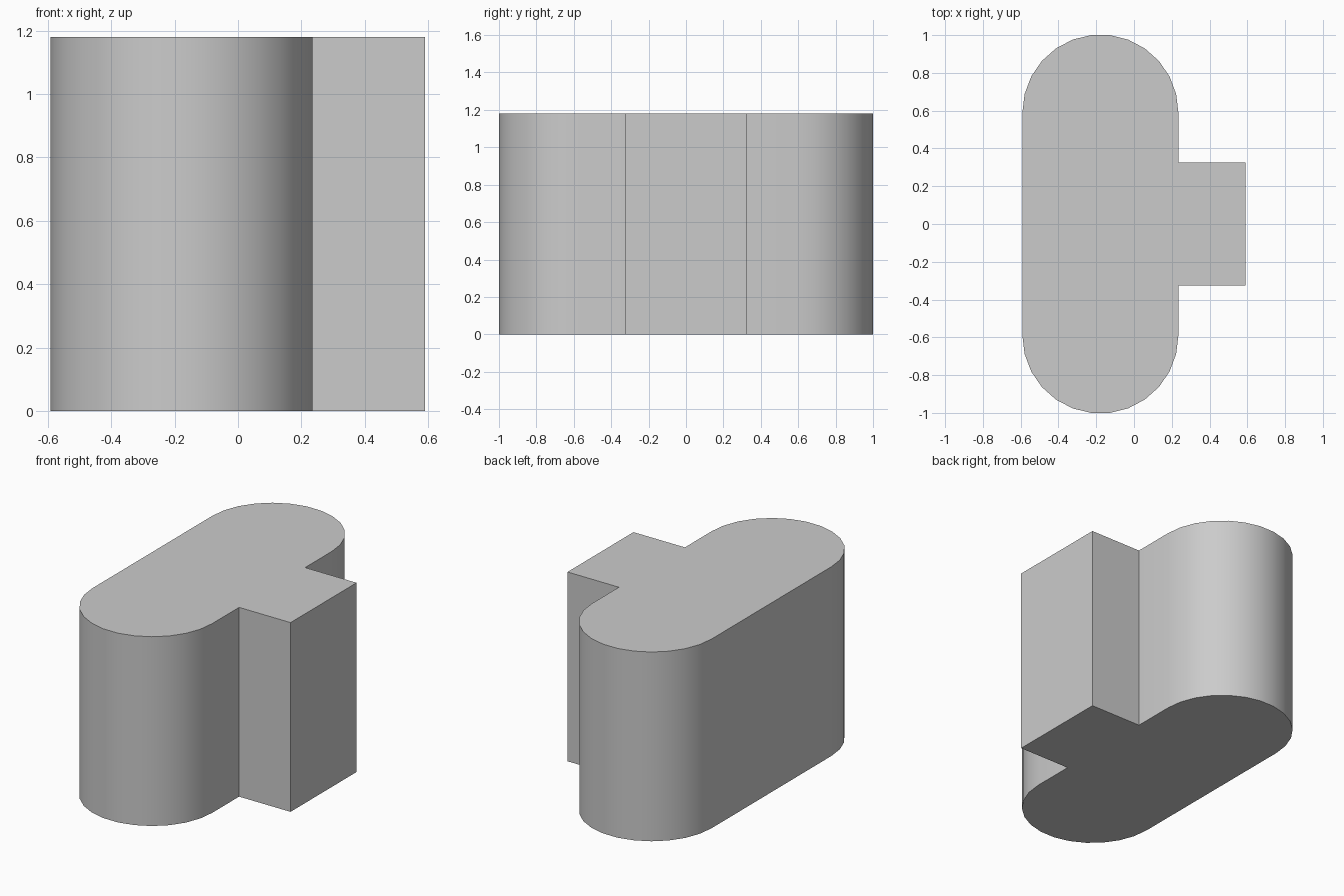
import bpy
import bmesh
from math import cos, sin, pi, radians

cube = bpy.data.objects.get("Cube")
if cube:
    bpy.data.objects.remove(cube, do_unlink=True)

HEIGHT = 1.18
RADIUS = 0.413
CENTRE_X = -0.178
ARC_Y = 0.59
STEPS = 13
TAB_X, TAB_Y = 0.59, 0.325

grey = bpy.data.materials.new("light grey")
grey.use_nodes = True
colour = (0.6, 0.6, 0.6, 1)
grey.diffuse_color = colour
grey.node_tree.nodes["Principled BSDF"].inputs["Base Color"].default_value = colour


def end_arc(start, centre_y):
    """Half circle, counter-clockwise from the start angle."""
    angles = [start + pi * i / STEPS for i in range(STEPS + 1)]
    return [(CENTRE_X + RADIUS * cos(a), centre_y + RADIUS * sin(a)) for a in angles]


# Outline: back round end, front round end, square tab on the left side
side_x = CENTRE_X + RADIUS
outline = end_arc(0, ARC_Y) + end_arc(pi, -ARC_Y)
outline += [(side_x, -TAB_Y), (TAB_X, -TAB_Y), (TAB_X, TAB_Y), (side_x, TAB_Y)]

# Extrude the outline into a solid block
bm = bmesh.new()
base = bm.faces.new([bm.verts.new((x, y, 0)) for x, y in outline])
top = bmesh.ops.extrude_face_region(bm, geom=[base], use_keep_orig=True)
top_verts = [g for g in top["geom"] if isinstance(g, bmesh.types.BMVert)]
bmesh.ops.translate(bm, verts=top_verts, vec=(0, 0, HEIGHT))
bmesh.ops.recalc_face_normals(bm, faces=bm.faces)

mesh = bpy.data.meshes.new("rounded_block_with_tab")
bm.to_mesh(mesh)
bm.free()
mesh.materials.append(grey)
block = bpy.data.objects.new("rounded_block_with_tab", mesh)
bpy.context.collection.objects.link(block)

# Smooth round ends, crisp corners
bpy.ops.object.select_all(action="DESELECT")
block.select_set(True)
bpy.context.view_layer.objects.active = block
bpy.ops.object.shade_smooth_by_angle(angle=radians(30))
